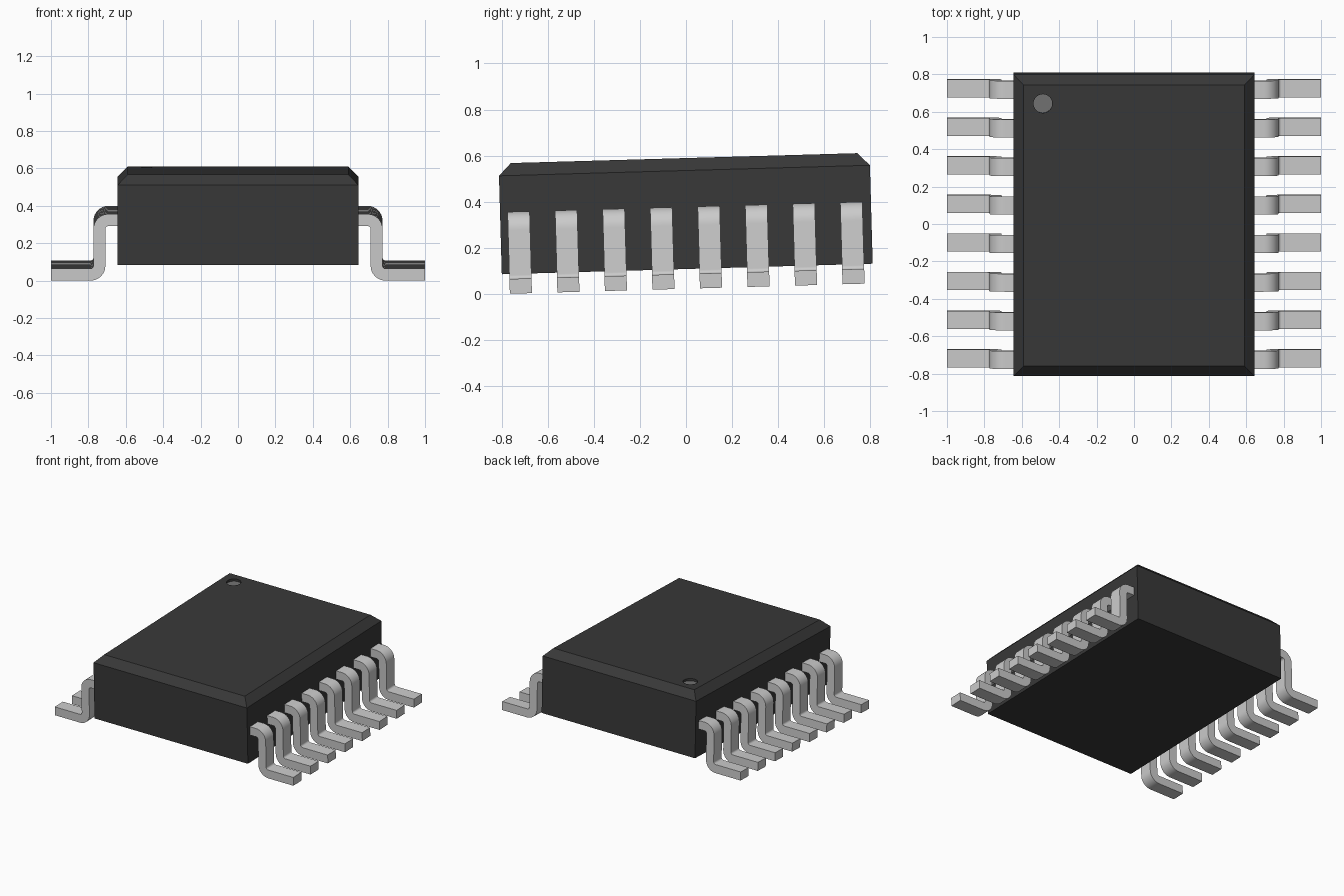
import bpy, bmesh, math
from mathutils import Matrix

if "Cube" in bpy.data.objects:
    bpy.data.objects.remove(bpy.data.objects["Cube"])

TILT = Matrix.Rotation(0.0285, 4, 'X')   # whole chip leans slightly up at the back
CY = 0.0085                              # body centre along its length


def material(name, v):
    m = bpy.data.materials.new(name)
    m.diffuse_color = (v, v, v, 1)
    m.use_nodes = True
    m.node_tree.nodes["Principled BSDF"].inputs["Base Color"].default_value = m.diffuse_color
    return m


def add(name, bm, mat=None, smooth=False):
    bmesh.ops.recalc_face_normals(bm, faces=bm.faces)
    me = bpy.data.meshes.new(name)
    bm.to_mesh(me)
    bm.free()
    ob = bpy.data.objects.new(name, me)
    bpy.context.collection.objects.link(ob)
    ob.matrix_world = TILT
    if mat:
        me.materials.append(mat)
    if smooth:
        bpy.ops.object.select_all(action='DESELECT')
        ob.select_set(True)
        bpy.context.view_layer.objects.active = ob
        bpy.ops.object.shade_smooth_by_angle(angle=math.radians(30))
    return ob


def arc(cx, cz, r, a0, a1, n=8):
    return [(cx + r * math.cos(math.radians(a0 + (a1 - a0) * i / n)),
             cz + r * math.sin(math.radians(a0 + (a1 - a0) * i / n))) for i in range(n + 1)]


# body: box with a chamfered top
bm = bmesh.new()
rings = []
for hx, hy, z in [(0.643, 0.8055, 0.1075), (0.643, 0.8055, 0.535), (0.59, 0.7525, 0.589)]:
    rings.append([bm.verts.new((sx * hx, CY + sy * hy, z))
                  for sx, sy in ((-1, -1), (1, -1), (1, 1), (-1, 1))])
bm.faces.new(rings[0])
bm.faces.new(rings[-1])
for a, b in zip(rings, rings[1:]):
    for i in range(4):
        j = (i + 1) % 4
        bm.faces.new((a[i], a[j], b[j], b[i]))
body = add("body", bm, material("dark_plastic", 0.04))

# round recess marking the first pin
MX, MY, TOP, DEPTH = -0.487, 0.661, 0.589, 0.018
bm = bmesh.new()
bmesh.ops.create_cone(bm, cap_ends=True, segments=32, radius1=0.05, radius2=0.05, depth=2 * DEPTH,
                      matrix=Matrix.Translation((MX, MY, TOP)))
cutter = add("marker_cutter", bm)
cutter.hide_render = True
cutter.hide_viewport = True
cut = body.modifiers.new("marker_recess", 'BOOLEAN')
cut.operation = 'DIFFERENCE'
cut.solver = 'EXACT'
cut.object = cutter
bm = bmesh.new()
bmesh.ops.create_circle(bm, cap_ends=True, segments=32, radius=0.05,
                        matrix=Matrix.Translation((MX, MY, TOP - DEPTH + 0.001)))
add("pin_one_marker", bm, material("marker_grey", 0.17))

# gull-wing leads: bent strip profile in x/z, extruded along y
T, RI = 0.064, 0.016
RO = RI + T
XI, XO, ZB, ZT = 0.709, 0.773, 0.022, 0.378
upper = (XO - RO, ZT - RO)
lower = (XI + RO, ZB + RO)
profile = ([(0.6, ZT)] + arc(*upper, RO, 90, 0) + arc(*lower, RI, 180, 270)
           + [(1.0, ZB + T), (1.0, ZB)] + arc(*lower, RO, 270, 180)
           + arc(*upper, RI, 0, 90) + [(0.6, ZT - T)])
WIDTH, PITCH = 0.096, 0.2064
for side, label in ((1, "right"), (-1, "left")):
    for k in range(8):
        y = 0.006 + (k - 3.5) * PITCH
        bm = bmesh.new()
        face = bm.faces.new([bm.verts.new((side * x, y - WIDTH / 2, z)) for x, z in profile])
        ext = bmesh.ops.extrude_face_region(bm, geom=[face], use_keep_orig=True)
        moved = [v for v in ext["geom"] if isinstance(v, bmesh.types.BMVert)]
        bmesh.ops.translate(bm, verts=moved, vec=(0, WIDTH, 0))
        add(f"{label}_lead_{k + 1}", bm, smooth=True)
